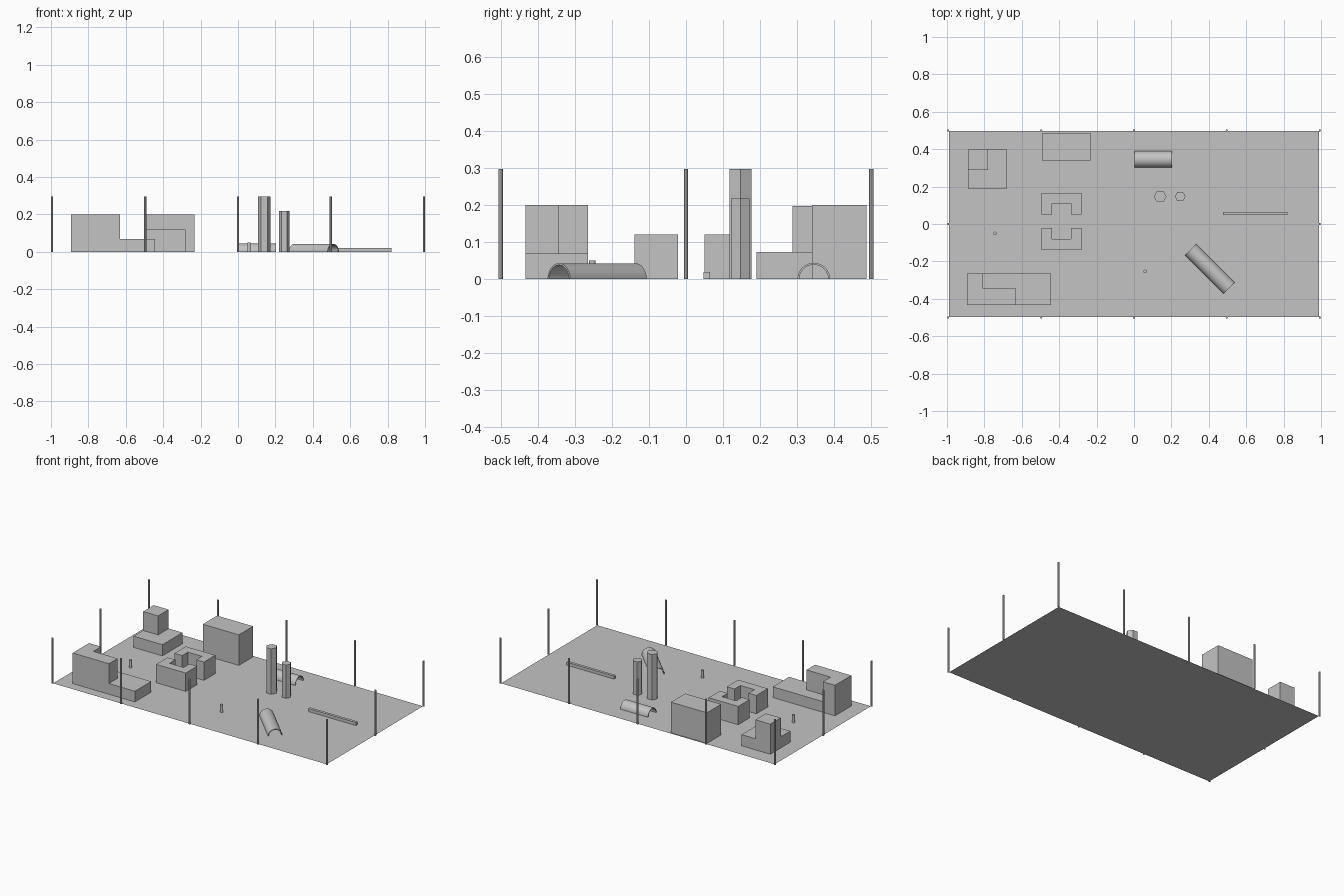
import bpy, bmesh, math

cube = bpy.data.objects.get("Cube")
if cube:
    bpy.data.objects.remove(cube, do_unlink=True)

grey = bpy.data.materials.new("plain grey")
grey.use_nodes = True
COLOUR = (0.55, 0.55, 0.55, 1)
grey.diffuse_color = COLOUR
grey.node_tree.nodes["Principled BSDF"].inputs["Base Color"].default_value = COLOUR


def finish(name, bm, location=(0, 0, 0), turn=0):
    bmesh.ops.recalc_face_normals(bm, faces=bm.faces)
    mesh = bpy.data.meshes.new(name)
    bm.to_mesh(mesh)
    bm.free()
    mesh.materials.append(grey)
    obj = bpy.data.objects.new(name, mesh)
    obj.location = location
    obj.rotation_euler.z = turn
    bpy.context.collection.objects.link(obj)
    return obj


def prism(name, outline, height, base=0):
    """Raise a flat outline straight up."""
    bm = bmesh.new()
    face = bm.faces.new([bm.verts.new((x, y, base)) for x, y in outline])
    top = bmesh.ops.extrude_face_region(bm, geom=[face], use_keep_orig=True)
    for v in top["geom"]:
        if isinstance(v, bmesh.types.BMVert):
            v.co.z = height
    return finish(name, bm)


def box(name, x0, x1, y0, y1, height, base=0):
    return prism(name, [(x0, y0), (x1, y0), (x1, y1), (x0, y1)], height, base)


def column(name, x, y, radius, height, sides):
    ring = [2 * math.pi * i / sides for i in range(sides)]
    return prism(name, [(x + radius * math.cos(a), y + radius * math.sin(a))
                        for a in ring], height)


def half_pipe(name, x, y, length, radius, turn=0, wall=0.005, steps=24):
    """Thin open arch lying along its own x axis."""
    bm = bmesh.new()
    angles = [math.pi * i / steps for i in range(steps + 1)]
    profile = [(radius * math.cos(a), radius * math.sin(a)) for a in angles]
    inner = radius - wall
    profile += [(inner * math.cos(a), inner * math.sin(a)) for a in reversed(angles)]
    ends = [[bm.verts.new((s * length / 2, py, pz)) for py, pz in profile]
            for s in (-1, 1)]
    n = len(profile)
    for i in range(n):
        j = (i + 1) % n
        bm.faces.new((ends[0][i], ends[0][j], ends[1][j], ends[1][i]))
    for end in ends:
        for i in range(steps):
            bm.faces.new((end[i], end[i + 1], end[n - 2 - i], end[n - 1 - i]))
    obj = finish(name, bm, (x, y, 0), turn)
    bpy.ops.object.select_all(action='DESELECT')
    obj.select_set(True)
    bpy.context.view_layer.objects.active = obj
    bpy.ops.object.shade_smooth_by_angle(angle=math.radians(30))
    return obj


# Ground sheet
bm = bmesh.new()
bm.faces.new([bm.verts.new((x, y, 0)) for x, y in
              ((-0.99, -0.497), (0.99, -0.497), (0.99, 0.497), (-0.99, 0.497))])
finish("ground", bm)

# Boundary posts
for x in (-0.994, -0.496, 0, 0.496, 0.994):
    for y in ((-0.5, 0, 0.5) if abs(x) > 0.9 else (-0.5, 0.5)):
        column("boundary_post", x, y, 0.006, 0.297, 8)

# Stepped block with a corner tower
box("corner_block_base", -0.888, -0.68, 0.19, 0.397, 0.073)
box("corner_block_tower", -0.888, -0.78, 0.288, 0.397, 0.197, 0.073)

# Plain block
box("plain_block", -0.493, -0.232, 0.34, 0.487, 0.2)

# Pair of U-shaped blocks facing each other
for name, outer, inner, notch in (("rear_u_block", 0.167, 0.05, 0.109),
                                  ("front_u_block", -0.139, -0.021, -0.081)):
    prism(name, [(-0.495, outer), (-0.495, inner), (-0.439, inner), (-0.439, notch),
                 (-0.337, notch), (-0.337, inner), (-0.281, inner), (-0.281, outer)], 0.12)

# Long low block with an L-shaped raised part
box("long_block_base", -0.893, -0.443, -0.433, -0.264, 0.07)
prism("long_block_upper", [(-0.893, -0.433), (-0.631, -0.433), (-0.631, -0.344),
                           (-0.806, -0.344), (-0.806, -0.264), (-0.893, -0.264)],
      0.2, 0.07)

# Hexagonal towers
column("tall_tower", 0.14, 0.147, 0.034, 0.297, 6)
column("short_tower", 0.247, 0.147, 0.029, 0.218, 6)

# Arched shelters
half_pipe("rear_shelter", 0.103, 0.345, 0.2, 0.044)
half_pipe("front_shelter", 0.406, -0.24, 0.292, 0.043, -math.pi / 4)

# Low wall
box("low_wall", 0.476, 0.82, 0.047, 0.065, 0.02)

# Short bollards
for x, y in ((-0.743, -0.05), (0.059, -0.253)):
    column("bollard", x, y, 0.009, 0.05, 12)
